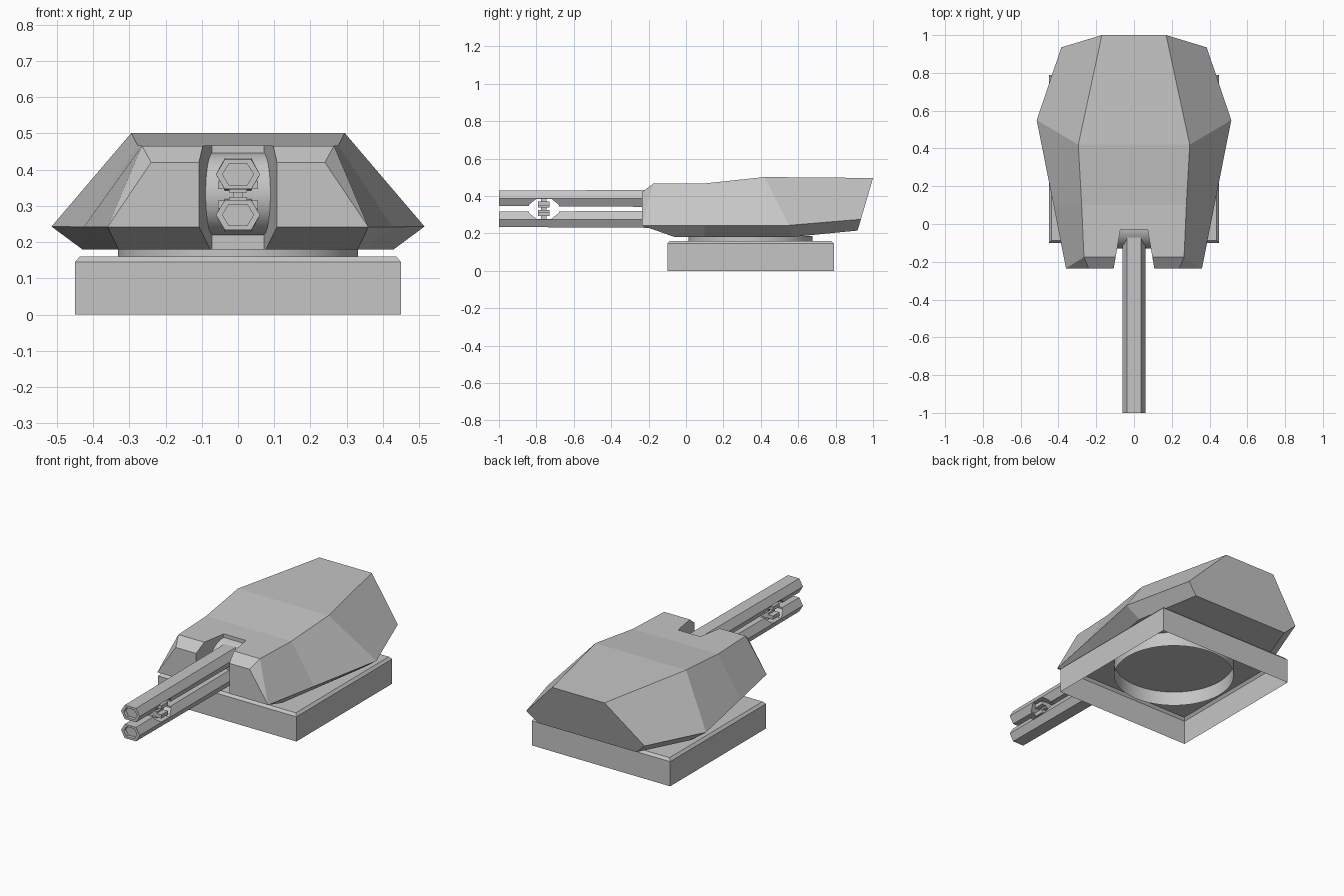
import bpy, bmesh
from math import sin, cos, pi, radians
from mathutils import Vector

cube = bpy.data.objects.get("Cube")
if cube:
    bpy.data.objects.remove(cube, do_unlink=True)

grey = bpy.data.materials.new("plain grey")
grey.use_nodes = True
grey.diffuse_color = (0.56, 0.56, 0.56, 1)
grey.node_tree.nodes["Principled BSDF"].inputs["Base Color"].default_value = (0.56, 0.56, 0.56, 1)


def loft(name, rings, cap_start=True, cap_end=True):
    """Skin a list of closed rings that all have the same number of points."""
    bm = bmesh.new()
    rows = [[bm.verts.new(p) for p in ring] for ring in rings]
    n = len(rows[0])
    for a, b in zip(rows, rows[1:]):
        for i in range(n):
            j = (i + 1) % n
            bm.faces.new((a[i], a[j], b[j], b[i]))
    if cap_start:
        bm.faces.new(rows[0][::-1])
    if cap_end:
        bm.faces.new(rows[-1])
    bmesh.ops.remove_doubles(bm, verts=bm.verts, dist=1e-5)
    if cap_start and cap_end:
        bmesh.ops.recalc_face_normals(bm, faces=bm.faces)
    mesh = bpy.data.meshes.new(name)
    bm.to_mesh(mesh)
    bm.free()
    mesh.materials.append(grey)
    obj = bpy.data.objects.new(name, mesh)
    bpy.context.collection.objects.link(obj)
    return obj


def prism(name, points, offset):
    """Extrude a closed outline along an offset vector."""
    offset = Vector(offset)
    pts = [Vector(p) for p in points]
    return loft(name, [pts, [p + offset for p in pts]])


def box(name, x, y0, y1, z0, z1):
    outline = [(-x, y0, z0), (-x, y1, z0), (-x, y1, z1), (-x, y0, z1)]
    return prism(name, outline, (2 * x, 0, 0))


def activate(obj):
    bpy.ops.object.select_all(action='DESELECT')
    obj.select_set(True)
    bpy.context.view_layer.objects.active = obj


def cut(obj, cutter):
    cutter.hide_render = True
    mod = obj.modifiers.new("cut", 'BOOLEAN')
    mod.operation = 'DIFFERENCE'
    mod.solver = 'EXACT'
    mod.object = cutter
    activate(obj)
    bpy.ops.object.modifier_apply(modifier=mod.name)


def smooth(obj):
    activate(obj)
    bpy.ops.object.shade_smooth_by_angle(angle=radians(30))


MID_Y = 0.345
ANGLES = [2 * pi * i / 64 for i in range(64)]


def rectangle(inset, z):
    x, y = 0.45 - inset, 0.445 - inset
    return [(-x, MID_Y - y, z), (x, MID_Y - y, z), (x, MID_Y + y, z), (-x, MID_Y + y, z)]


def circle(r, z):
    return [(r * cos(a), MID_Y + r * sin(a), z) for a in ANGLES]


# Base plate: shell open underneath, with a chamfered rim
loft("base_plate", [rectangle(0, 0), rectangle(0, 0.145), rectangle(0.013, 0.16)],
     cap_start=False)

# Open tube the turret turns on, passing down through the plate
smooth(loft("turning_ring", [circle(0.332, 0.075), circle(0.332, 0.185)],
            cap_start=False, cap_end=False))

# Faceted hull: each section gives its bottom, widest and ridge corner
nose = (0.36, -0.235, 0.242)
sections = [
    (nose, nose, (0.24, -0.235, 0.42)),
    ((0.33, -0.06, 0.18), nose, (0.265, -0.175, 0.466)),
    ((0.356, 0.1, 0.18), (0.426, 0.1, 0.242), (0.277, 0.1, 0.467)),
    ((0.43, 0.56, 0.18), (0.515, 0.55, 0.243), (0.295, 0.42, 0.501)),
    ((0.32, 0.917, 0.215), (0.385, 0.935, 0.275), (0.17, 1.0, 0.496)),
]
hull = loft("turret_hull", [
    list(s) + [(-x, y, z) for x, y, z in reversed(s)] for s in sections])

# Tapered gun slot
slot = prism("slot_cutter", [(-0.119, -0.3, 0.1), (0.119, -0.3, 0.1),
                             (0.072, -0.03, 0.1), (-0.072, -0.03, 0.1)], (0, 0, 0.5))
cut(hull, slot)

# Round gun mantlet set into the slot
mantlet = prism("mantlet", [(-0.092, 0.114 * cos(a) - 0.016, 0.333 + 0.114 * sin(a))
                            for a in ANGLES], (0.184, 0, 0))
smooth(mantlet)

# Twin six-sided barrels, slightly tapered, with recessed muzzles and a shared notch
notch = prism("notch_cutter", [
    (-0.2, -0.76 + 0.08 * u, 0.331 + 0.054 * v) for u, v in
    ((-1, -0.4), (-0.5, -1), (0.5, -1), (1, -0.4), (1, 0.4), (0.5, 1), (-0.5, 1), (-1, 0.4))],
    (0.4, 0, 0))


def hexagon(z, half_height, scale, y):
    return [(0.061 * scale * u, y, z + half_height * scale * v) for u, v in
            ((1, 0), (0.6, 1), (-0.6, 1), (-1, 0), (-0.6, -1), (0.6, -1))]


for name, z in (("upper_barrel", 0.387), ("lower_barrel", 0.275)):
    barrel = loft(name, [hexagon(z, 0.046, 1, -0.05), hexagon(z, 0.041, 1, -1),
                         hexagon(z, 0.041, 0.7, -1), hexagon(z, 0.041, 0.7, -0.98)])
    cut(barrel, notch)

# Clamp joining the barrels inside the notch
box("clamp_post", 0.012, -0.775, -0.745, 0.27, 0.392)
for name, side in (("upper", 1), ("lower", -1)):
    for part, x, near, far in (("jaw", 0.055, 0.016, 0.038), ("step", 0.025, 0.006, 0.016)):
        low, high = sorted(0.331 + side * d for d in (near, far))
        box(f"{name}_clamp_{part}", x, -0.79, -0.73, low, high)

for cutter in (slot, notch):
    bpy.data.objects.remove(cutter, do_unlink=True)
